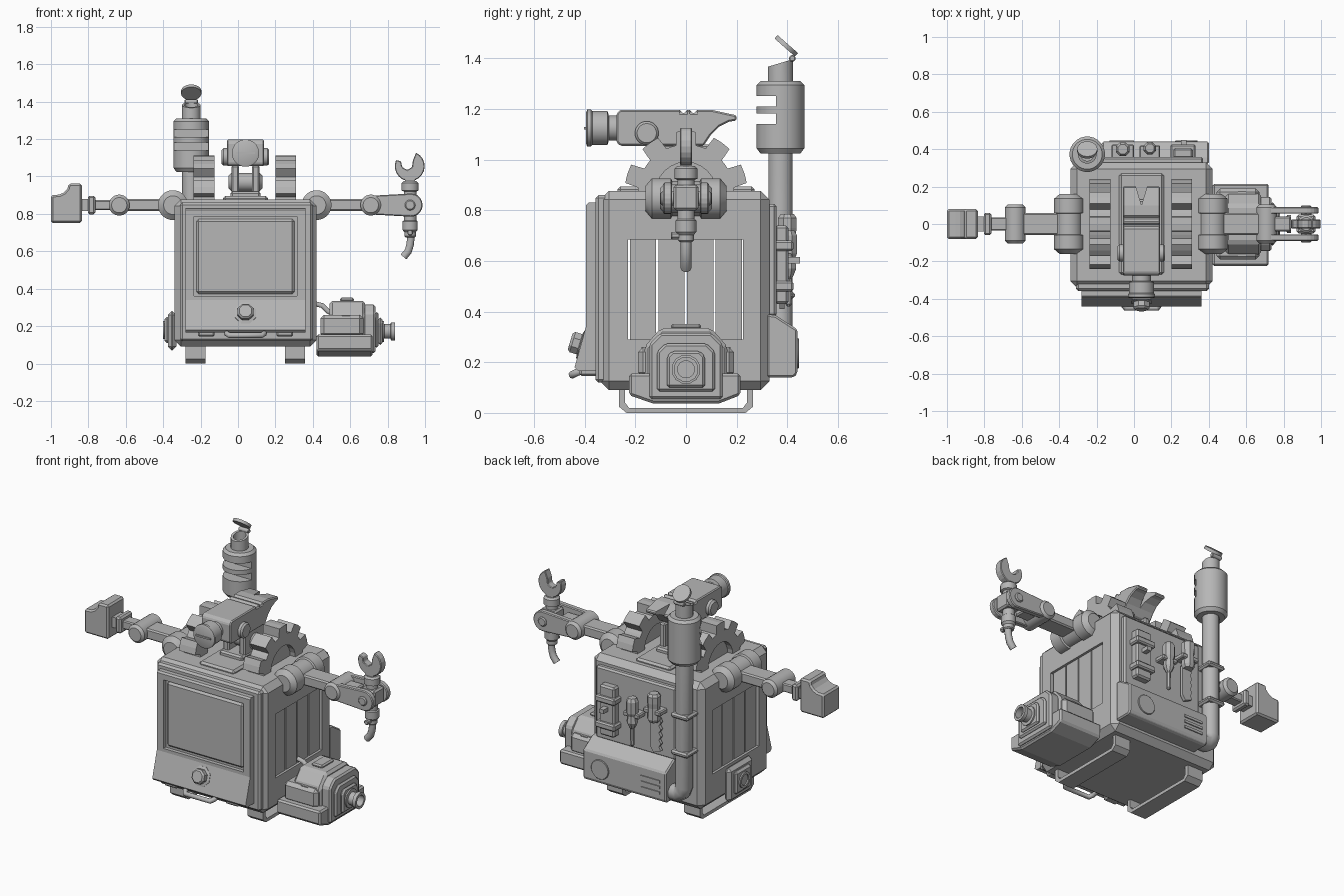
import bpy, bmesh, math
from mathutils import Vector

grey = bpy.data.materials.new("plain_grey")
grey.diffuse_color = (0.47, 0.47, 0.47, 1)


def finish(name, bm, bevel=0.0, seg=1):
    bmesh.ops.recalc_face_normals(bm, faces=bm.faces)
    me = bpy.data.meshes.new(name)
    bm.to_mesh(me)
    bm.free()
    me.materials.append(grey)
    ob = bpy.data.objects.new(name, me)
    bpy.context.collection.objects.link(ob)
    if bevel:
        m = ob.modifiers.new("bevel", 'BEVEL')
        m.width, m.segments, m.limit_method = bevel, seg, 'ANGLE'
    return ob


def prism(name, pts, axis, a, b, bevel=0.0):
    """Extrude a 2D outline along x, y or z from a to b."""
    place = {'x': lambda p, t: (t, p[0], p[1]), 'y': lambda p, t: (p[0], t, p[1]),
             'z': lambda p, t: (p[0], p[1], t)}[axis]
    bm = bmesh.new()
    lo = [bm.verts.new(place(p, a)) for p in pts]
    hi = [bm.verts.new(place(p, b)) for p in pts]
    bm.faces.new(lo)
    bm.faces.new(hi)
    for i in range(len(pts)):
        j = (i + 1) % len(pts)
        bm.faces.new((lo[i], lo[j], hi[j], hi[i]))
    return finish(name, bm, bevel)


def box(name, x0, x1, y0, y1, z0, z1, bevel=0.0):
    return prism(name, [(x0, y0), (x1, y0), (x1, y1), (x0, y1)], 'z', z0, z1, bevel)


def lathe(name, origin, axis, prof, n=24):
    """Revolve (radius, distance) pairs around an axis, with closed ends."""
    q = Vector(axis).to_track_quat('Z', 'Y')
    bm = bmesh.new()
    rings = [[bm.verts.new(Vector(origin) + q @ Vector((r * math.cos(2 * math.pi * (k + .5) / n),
              r * math.sin(2 * math.pi * (k + .5) / n), t))) for k in range(n)] for r, t in prof]
    for A, B in zip(rings, rings[1:]):
        for k in range(n):
            bm.faces.new((A[k], A[(k + 1) % n], B[(k + 1) % n], B[k]))
    bm.faces.new(rings[0])
    bm.faces.new(rings[-1])
    ob = finish(name, bm)
    if n > 8:
        bpy.context.view_layer.objects.active = ob
        ob.select_set(True)
        bpy.ops.object.shade_smooth_by_angle(angle=math.radians(32))
        ob.select_set(False)
    return ob


def drum(name, centre, axis, r, half, c=0.015, n=24):
    """Cylinder with chamfered rims, centred on a point."""
    return lathe(name, centre, axis, [(r - c, -half), (r, c - half), (r, half - c), (r - c, half)], n)


def tube(name, pts, r):
    cu = bpy.data.curves.new(name, 'CURVE')
    cu.dimensions, cu.bevel_depth, cu.bevel_resolution, cu.use_fill_caps = '3D', r, 3, True
    s = cu.splines.new('POLY')
    s.points.add(len(pts) - 1)
    for p, co in zip(s.points, pts):
        p.co = (*co, 1)
    cu.materials.append(grey)
    ob = bpy.data.objects.new(name, cu)
    bpy.context.collection.objects.link(ob)


def cut(target, cutter):
    cutter.hide_render = True
    cutter.hide_set(True)
    m = target.modifiers.new("cut", 'BOOLEAN')
    m.object, m.operation, m.solver = cutter, 'DIFFERENCE', 'EXACT'


def arc(cx, cy, r, a0, a1, n):
    return [(cx + r * math.cos(math.radians(a0 + (a1 - a0) * i / n)),
             cy + r * math.sin(math.radians(a0 + (a1 - a0) * i / n))) for i in range(n + 1)]


C = 0.04  # centre line of the body

# Body with open vented sides
body = box("body", -.34, .42, -.34, .33, .09, .877, .035)
cut(body, box("vent_cutter", -.6, .6, -.23, .225, .29, .685))
for side, x in (("left", -.325), ("right", .385)):
    for i in range(4):
        y = -.222 + i * .113
        box(f"{side}_slat_{i}", x, x + .02, y, y + .104, .28, .695)
box("top_plate", -.08, .16, -.27, .27, .86, .895, .012)

# Front panel with flared lip, screen, knob, pull handle and latches
box("front_bezel", -.31, .4, -.358, -.3, .12, .86, .012)
panel = prism("front_panel", [(-.33, .83), (-.385, .83), (-.395, .82), (-.395, .34), (-.44, .18),
                              (-.425, .165), (-.33, .165)], 'x', -.28, .36)
cut(panel, box("screen_cutter", -.235, .315, -.5, -.372, .36, .785))
box("screen", -.222, .302, -.384, -.36, .373, .772, .012)
lathe("knob", (C, -.40, .265), (0, -1, .3), [(.062, 0), (.062, .018), (.045, .022), (.045, .05), (.035, .06)], 8)
tube("pull_handle", [(-.06, -.38, .175), (-.06, -.43, .16), (-.045, -.45, .15), (.125, -.45, .15),
                     (.14, -.43, .16), (.14, -.38, .175)], .015)
for x in (-.17, .25):
    box("latch", x - .045, x + .045, -.42, -.33, .145, .175, .008)

# Skid feet
for x in (-.28, .25):
    prism("skid_foot", [(-.265, .1), (-.265, .03), (-.235, .005), (.235, .005), (.265, .03), (.265, .1),
                        (.24, .1), (.24, .045), (.225, .025), (-.225, .025), (-.24, .045), (-.24, .1)],
          'x', x, x + .107).location.z = -.005

# Half gears on the roof
for x0, x1 in ((-.237, -.125), (.2, .31)):
    pts = []
    for k in range(5):
        a = 18 + 36 * k
        pts += arc(0, .87, .19, a - 18, a - 12, 1) + arc(0, .87, .243, a - 9, a + 9, 2) + arc(0, .87, .19, a + 12, a + 17, 1)
    prism("half_gear", pts + arc(0, .87, .12, 180, 0, 12), 'x', x0, x1)
    prism("gear_hub", arc(0, .87, .125, 0, 180, 14), 'x', x0 + .035, x1 - .035)

# Hammer head on its mount
prism("hammer_body", [(-.275, 1.07), (-.26, 1.055), (.07, 1.055), (.1, 1.1), (.13, 1.13), (.17, 1.15), (.2, 1.155),
                      (.2, 1.175), (.1, 1.197), (.04, 1.197), (.04, 1.185), (.02, 1.185), (.02, 1.197),
                      (0, 1.197), (0, 1.185), (-.02, 1.185), (-.02, 1.197), (-.26, 1.197), (-.275, 1.18)],
      'x', C - .1, C + .1, .006)
cut(bpy.data.objects["hammer_body"],
    prism("claw_cutter", [(C - .045, .25), (C, .1), (C + .045, .25)], 'z', 1, 1.3))
lathe("hammer_face", (C, -.27, 1.125), (0, -1, 0),
      [(.05, 0), (.05, .035), (.068, .04), (.068, .1), (.073, .105), (.073, .12), (.062, .125)])
box("face_slot", C - .05, C + .05, -.402, -.39, 1.12, 1.13)
for s in (-1, 1):
    lathe("hammer_pivot", (C + s * .095, -.155, 1.105), (s, 0, 0), [(.047, 0), (.047, .022), (.038, .032), (.025, .032)])
    box("mount_post", C + s * .055 - .02, C + s * .055 + .02, -.1, .1, .87, 1.06, .008)
drum("mount_axle", (C, 0, .97), (1, 0, 0), .05, .09)
box("mount_base", C - .08, C + .08, -.13, .13, .88, .92, .01)

# Exhaust pipe, canister and rain flap
px, py = -.25, .373
tube("exhaust_pipe", [(px, py, 1.05), (px, py, .25), (px + .012, py, .215), (px + .04, py, .195), (px + .14, py, .195)], .05)
canister = lathe("canister", (px, py, 0), (0, 0, 1),
                 [(.08, 1.025), (.095, 1.045), (.095, 1.295), (.08, 1.31)])
for z in (1.14, 1.21):
    cut(canister, box("slot_cutter", px - .2, px + .2, .2, .355, z, z + .042))
stack = lathe("stack_top", (px, py, 0), (0, 0, 1), [(.05, 1.3), (.05, 1.4), (.036, 1.4), (.036, 1.31)])
cut(stack, prism("slant_cutter", [(.25, 1.345), (.25, 1.5), (.5, 1.5), (.5, 1.42)], 'x', px - .2, px + .2))
lathe("rain_flap", (px, .39, 1.443), (0, .66, .75), [(.054, 0), (.054, .018)])
drum("flap_hinge", (px, .42, 1.4), (1, 0, 0), .013, .035, .004)
for z in (.45, .68):
    box("pipe_clamp", px - .06, px + .06, .31, .43, z, z + .03, .01)

# Rear housing with sloped top
prism("rear_box", [(.32, .39), (.355, .385), (.44, .33), (.44, .155), (.425, .14), (.32, .14)], 'x', -.17, .4, .008)
drum("rear_cap", (.28, .44, .235), (0, 1, 0), .06, .007, .003)
for z in (.19, .225, .26):
    box("rear_vent", -.13, 0, .435, .446, z, z + .016)

# Tool board and hung tools
box("tool_board", -.18, .37, .32, .358, .38, .825, .01)
box("level_tool", .21, .315, .35, .405, .43, .74, .01)
for z in (.48, .64):
    box("level_clip", .195, .33, .35, .425, z, z + .04, .008)
box("level_catch", .25, .28, .4, .45, .59, .615)
lathe("driver", (.085, .405, 0), (0, 0, 1), [(.006, .42), (.014, .43), (.012, .53), (.02, .54), (.033, .57), (.028, .61), (.036, .63), (.036, .7), (.025, .72)], 8)
box("driver_clip", .03, .14, .35, .42, .6, .63, .006)
teeth = [(-.1 + (.014 if i % 2 else 0), .43 + i * .022) for i in range(9)]
prism("saw_blade", teeth + [(-.09, .63), (-.03, .63), (-.03, .44), (-.05, .41)], 'y', .37, .39)
lathe("saw_grip", (-.06, .4, 0), (0, 0, 1), [(.03, .61), (.04, .63), (.036, .7), (.04, .73), (.04, .77), (.028, .785)], 8)
box("saw_clip", -.12, 0, .35, .425, .66, .69, .006)

# Shoulders, upper arms and elbows, mirrored about the body
AZ = .847
for name, s, sx, ex in (("left", -1, -.348, -.635), ("right", 1, .42, .71)):
    lathe(f"{name}_shoulder", (sx, 0, AZ), (0, 1, 0),
          [(.05, -.16), (.08, -.135), (.08, -.06), (.07, -.055), (.07, .055), (.08, .06), (.08, .135), (.05, .16)])
    box(f"{name}_upper_arm", min(sx, ex), max(sx, ex), -.058, .058, AZ - .032, AZ + .032, .008)
    drum(f"{name}_elbow", (ex, 0, AZ), (0, 1, 0), .056, .103)

# Left forearm and fist block
box("left_forearm", -.775, -.64, -.035, .035, AZ - .026, AZ + .026, .006)
box("left_wrist", -.803, -.763, -.06, .06, AZ - .05, AZ + .05, .01)
box("left_neck", -.85, -.79, -.04, .04, AZ - .032, AZ + .032)
prism("left_mallet", [(-1, .752), (-.835, .752), (-.835, .962), (-.905, .962), (-.912, .935),
                      (-.93, .915), (-.955, .903), (-1, .9)], 'y', -.08, .08, .01)

# Right forearm: paired plates holding a wrench and a spike
for y in (-.09, .055):
    prism("right_forearm_plate", arc(.925, AZ, .062, -90, 90, 10) + arc(.71, AZ, .05, 90, 270, 8), 'y', y, y + .035, .005)
box("forearm_block", .73, .84, -.04, .04, AZ - .035, AZ + .035, .008)
drum("tool_pivot", (.92, 0, AZ), (0, 1, 0), .028, .1, .006)
lathe("tool_holder", (.92, 0, 0), (0, 0, 1), [(.03, .7), (.042, .715), (.042, .76), (.035, .765), (.035, .92), (.047, .925), (.047, .965), (.035, .975)], 12)
box("tool_block", .87, .97, -.05, .05, .8, .9, .01)
prism("wrench", arc(.918, 1.055, .08, 155, 425, 16) + [(.935, 1.085), (.93, 1.05), (.905, 1.035), (.878, 1.05), (.872, 1.08)],
      'y', -.024, .024, .004)
box("wrench_neck", .893, .945, -.024, .024, .95, 1.0)
tube("spike", [(.92, 0, .72), (.925, 0, .68), (.92, 0, .635), (.91, 0, .6), (.885, 0, .57)], .021)
drum("spike_collar", (.92, 0, .695), (0, 0, 1), .032, .02, .006, 12)
drum("spike_knob", (.92, -.04, .7), (0, 1, 0), .016, .02, .004, 8)

# Motor on the right side
prism("motor_tray", [(-.225, .155), (-.225, .07), (-.13, .037), (.13, .037), (.215, .07), (.215, .155)], 'x', .42, .72, .01)
box("motor_block", .44, .67, -.19, .19, .14, .26, .02)
prism("motor", [(-.165, .08), (.165, .08), (.165, .26), (.1, .335), (-.1, .335), (-.165, .26)], 'x', .49, .68, .015)
for x0, x1, h, z0, z1 in ((.67, .735, .145, .055, .315), (.73, .752, .115, .085, .275), (.75, .772, .076, .1, .245)):
    c = h * .3
    prism("motor_end_plate", [(-h, z0), (h, z0), (h, z1 - c), (h - c, z1), (c - h, z1), (-h, z1 - c)], 'x', x0, x1, .01)
lathe("motor_nozzle", (.76, 0, .172), (1, 0, 0), [(.058, 0), (.058, .02), (.04, .022), (.04, .055), (.05, .058), (.05, .08), (.034, .08), (.034, .04)], 12)
box("motor_top_vent", .545, .62, -.06, .06, .33, .352, .008)
for y in (-.175, .165):
    box("motor_side_vent", .555, .6, y, y + .01, .17, .26)
tube("motor_hose", [(.41, 0, .32), (.45, 0, .31), (.48, 0, .28), (.52, 0, .26)], .014)

# Service port on the left side
box("left_port_base", -.375, -.33, -.13, .11, .07, .28, .02)
box("left_port_plate", -.392, -.36, -.085, .065, .11, .25, .012)
lathe("left_port_nozzle", (-.38, -.01, .18), (-1, 0, 0), [(.05, 0), (.05, .02), (.034, .02), (.034, .005)], 12)
